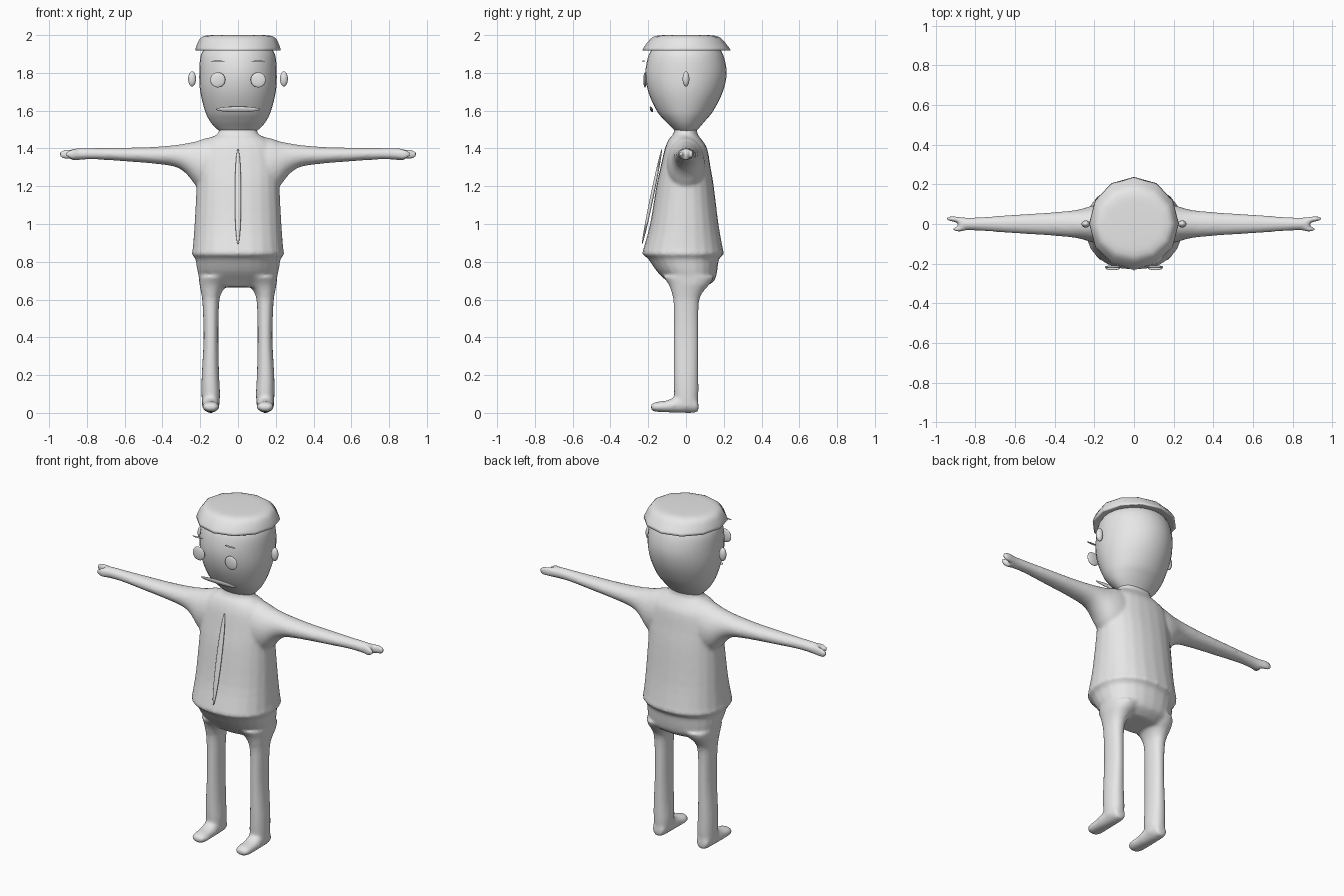
import bpy, bmesh, math
from mathutils import Vector

clay = bpy.data.materials.new("clay grey")
clay.diffuse_color = (0.8, 0.8, 0.8, 1)


def finish(name, bm):
    bmesh.ops.recalc_face_normals(bm, faces=bm.faces)
    mesh = bpy.data.meshes.new(name)
    bm.to_mesh(mesh)
    bm.free()
    mesh.materials.append(clay)
    mesh.shade_smooth()
    ob = bpy.data.objects.new(name, mesh)
    bpy.context.collection.objects.link(ob)
    return ob


def smooth_rows(rows, steps):
    """Catmull-Rom interpolation of the ring parameters."""
    out = []
    for i in range(len(rows) - 1):
        quad = (rows[max(i - 1, 0)], rows[i], rows[i + 1], rows[min(i + 2, len(rows) - 1)])
        for k in range(steps):
            t = k / steps
            out.append([0.5 * (2 * b + (c - a) * t + (2 * a - 5 * b + 4 * c - d) * t * t
                               + (3 * b - a - 3 * c + d) * t ** 3) for a, b, c, d in zip(*quad)])
    return out + [list(rows[-1])]


def loft(bm, rows, axis, n=24, steps=3, power=2.0):
    """Each row: position on axis, then min/max on the two other axes in x, y, z order."""
    rings = []
    for p, a0, a1, b0, b1 in smooth_rows(rows, steps):
        ring = []
        for k in range(n):
            ang = math.tau * k / n
            c, s = math.cos(ang), math.sin(ang)
            c = math.copysign(abs(c) ** (2 / power), c)
            s = math.copysign(abs(s) ** (2 / power), s)
            co = [(a0 + a1) / 2 + (a1 - a0) / 2 * c, (b0 + b1) / 2 + (b1 - b0) / 2 * s]
            co.insert(axis, p)
            ring.append(bm.verts.new(co))
        rings.append(ring)
    faces = [bm.faces.new(rings[0]), bm.faces.new(rings[-1])]
    for r, q in zip(rings, rings[1:]):
        for k in range(n):
            faces.append(bm.faces.new((r[k], r[(k + 1) % n], q[(k + 1) % n], q[k])))
    bmesh.ops.recalc_face_normals(bm, faces=faces)


def ellipsoid(name, loc, size, tilt=0.0):
    bm = bmesh.new()
    bmesh.ops.create_uvsphere(bm, u_segments=24, v_segments=12, radius=1)
    bmesh.ops.scale(bm, vec=size, verts=bm.verts)
    ob = finish(name, bm)
    ob.location = loc
    ob.rotation_euler.x = tilt
    return ob


# Body: torso with shirt hem and pelvis
bm = bmesh.new()
loft(bm, [(0.665, -0.14, 0.14, -0.07, 0.10), (0.70, -0.195, 0.195, -0.105, 0.15),
          (0.75, -0.215, 0.215, -0.155, 0.165), (0.815, -0.226, 0.226, -0.20, 0.175),
          (0.84, -0.245, 0.245, -0.23, 0.20), (0.87, -0.24, 0.24, -0.225, 0.195),
          (1.0, -0.23, 0.23, -0.19, 0.172), (1.2, -0.22, 0.22, -0.157, 0.147),
          (1.3, -0.22, 0.22, -0.135, 0.13), (1.4, -0.20, 0.20, -0.112, 0.112),
          (1.45, -0.155, 0.155, -0.09, 0.08), (1.48, -0.105, 0.105, -0.065, 0.06),
          (1.53, -0.10, 0.10, -0.06, 0.06)], 2, power=2.25)

for s in (1, -1):
    # Arm, flaring into the shoulder
    arm = [(0.10, -0.10, 0.10, 1.17, 1.468), (0.17, -0.10, 0.10, 1.17, 1.455),
           (0.22, -0.09, 0.09, 1.20, 1.438), (0.27, -0.075, 0.075, 1.262, 1.428),
           (0.33, -0.066, 0.066, 1.302, 1.418), (0.45, -0.056, 0.056, 1.320, 1.408),
           (0.60, -0.047, 0.047, 1.332, 1.404), (0.75, -0.036, 0.036, 1.342, 1.402),
           (0.83, -0.032, 0.032, 1.340, 1.402), (0.88, -0.034, 0.036, 1.338, 1.398)]
    loft(bm, [(s * r[0], *r[1:]) for r in arm], 0)
    # Finger and thumb
    for tip, side, y in ((0.945, 1, 0.026), (0.91, -1, -0.026)):
        loft(bm, [(s * 0.84, y - side * 0.015 - 0.018, y - side * 0.015 + 0.018, 1.345, 1.398),
                  (s * (tip - 0.03), y - 0.014, y + 0.014, 1.342, 1.395),
                  (s * tip, y - 0.007, y + 0.007, 1.356, 1.384)], 0, n=12)
    # Leg, flaring into the pelvis
    leg = [(0.03, 0.10, 0.19, -0.055, 0.062), (0.10, 0.095, 0.193, -0.063, 0.066),
           (0.20, 0.10, 0.192, -0.065, 0.066), (0.40, 0.104, 0.182, -0.065, 0.066),
           (0.58, 0.10, 0.188, -0.066, 0.068), (0.64, 0.085, 0.196, -0.077, 0.09),
           (0.68, 0.055, 0.204, -0.092, 0.125), (0.72, 0.02, 0.208, -0.12, 0.15)]
    loft(bm, [(r[0], *sorted((s * r[1], s * r[2])), *r[3:]) for r in leg], 2, power=2.2)
    # Foot
    foot = [(0.066, 0.12, 0.17, 0.01, 0.05), (0.045, 0.105, 0.185, 0.0, 0.09),
            (-0.04, 0.10, 0.19, 0.0, 0.09), (-0.10, 0.10, 0.19, 0.003, 0.066),
            (-0.16, 0.10, 0.188, 0.006, 0.058), (-0.185, 0.12, 0.17, 0.015, 0.045)]
    loft(bm, [(r[0], *sorted((s * r[1], s * r[2])), *r[3:]) for r in foot], 1)
body = finish("body", bm)
remesh = body.modifiers.new("blend", 'REMESH')
remesh.mode = 'VOXEL'
remesh.voxel_size = 0.01
remesh.use_smooth_shade = True
soften = body.modifiers.new("soften", 'SMOOTH')
soften.factor = 0.5
soften.iterations = 5

# Head
bm = bmesh.new()
loft(bm, [(1.485, -0.09, 0.09, -0.05, 0.05), (1.515, -0.125, 0.125, -0.08, 0.075),
          (1.55, -0.152, 0.152, -0.115, 0.105), (1.60, -0.175, 0.175, -0.155, 0.145),
          (1.70, -0.20, 0.20, -0.20, 0.195), (1.80, -0.205, 0.205, -0.215, 0.215),
          (1.90, -0.195, 0.195, -0.195, 0.195), (1.96, -0.15, 0.15, -0.15, 0.15)],
     2, n=32, steps=4)
finish("head", bm)

# Cap with a wide faceted rim
bm = bmesh.new()
loft(bm, [(1.925, -0.20, 0.20, -0.205, 0.205), (1.918, -0.226, 0.226, -0.232, 0.237),
          (1.95, -0.217, 0.217, -0.213, 0.215), (1.98, -0.203, 0.203, -0.188, 0.19),
          (1.996, -0.178, 0.178, -0.16, 0.16), (2.0, -0.13, 0.13, -0.11, 0.11)],
     2, n=12, steps=2)
cap = finish("cap", bm)

# Ears, eyes and eyebrows
for s, side in ((1, "right"), (-1, "left")):
    ellipsoid(side + "_ear", (s * 0.243, 0, 1.768), (0.021, 0.018, 0.04))
    ellipsoid(side + "_eye", (s * 0.107, -0.217, 1.763), (0.04, 0.009, 0.04))
    ellipsoid(side + "_eyebrow", (s * 0.107, -0.225, 1.862), (0.036, 0.007, 0.003))

# Mouth and front zip
ellipsoid("mouth", (0, -0.183, 1.607), (0.118, 0.007, 0.016), 0.4)
ellipsoid("zip", (0, -0.18, 1.145), (0.017, 0.009, 0.26), -math.atan2(0.106, 0.51))
